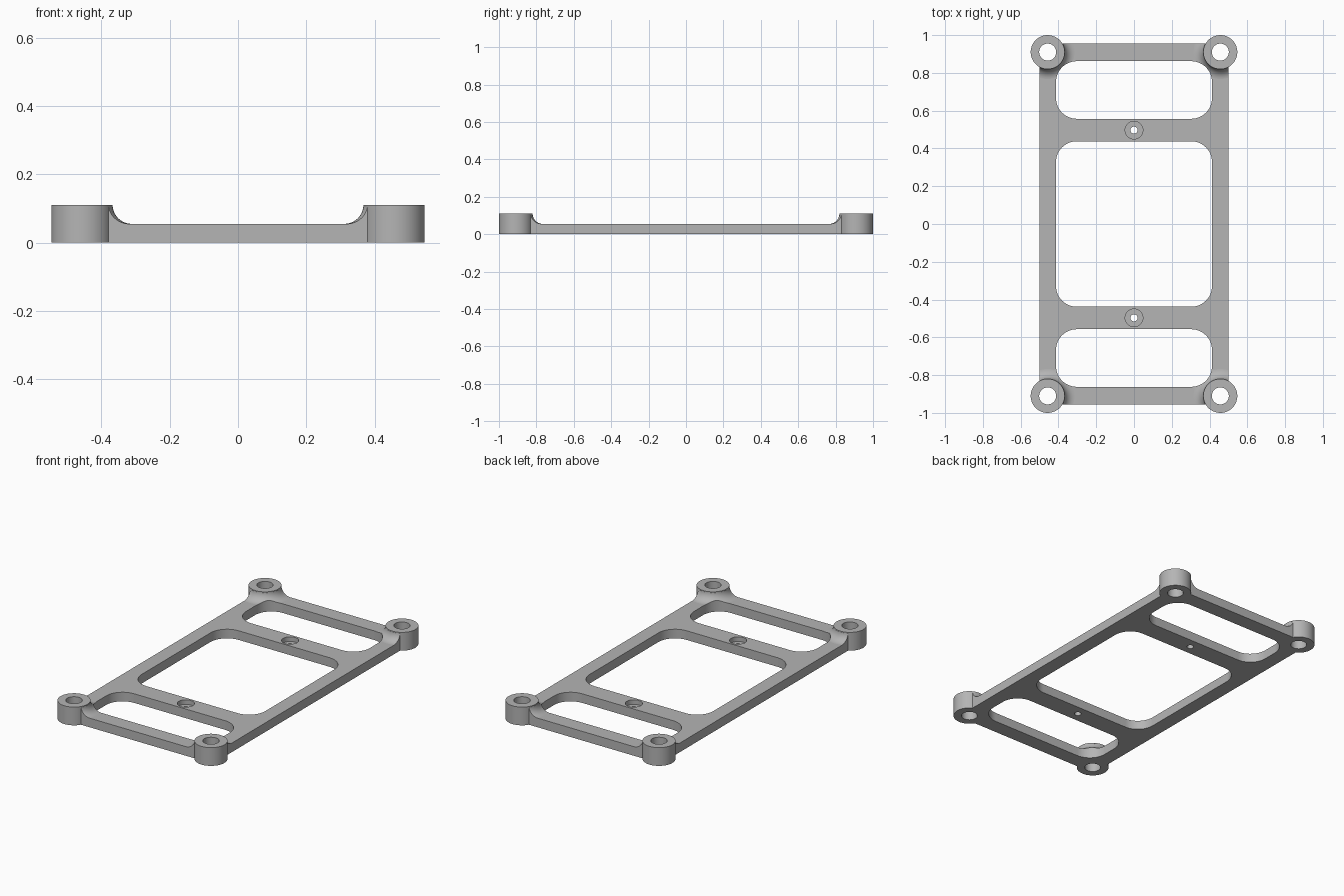
import bpy
import bmesh
from math import sin, cos, pi, radians

if "Cube" in bpy.data.objects:
    bpy.data.objects.remove(bpy.data.objects["Cube"], do_unlink=True)

PLATE, TALL, LOW = 0.055, 0.11, -0.05      # heights
BOSS_X, BOSS_Y, BOSS_R = 0.457, 0.91, 0.09
FILLET = TALL - PLATE

grey = bpy.data.materials.new("satin grey")
grey.use_nodes = True
colour = (0.46, 0.46, 0.46, 1)
grey.diffuse_color = colour
grey.node_tree.nodes["Principled BSDF"].inputs["Base Color"].default_value = colour


def finish(name, bm):
    bmesh.ops.recalc_face_normals(bm, faces=bm.faces)
    mesh = bpy.data.meshes.new(name)
    bm.to_mesh(mesh)
    bm.free()
    mesh.materials.append(grey)
    obj = bpy.data.objects.new(name, mesh)
    bpy.context.collection.objects.link(obj)
    return obj


def slab(name, x0, x1, y0, y1, z0, z1, radius=0, steps=12):
    """Upright prism over a rectangle, optionally with rounded corners."""
    bm = bmesh.new()
    points = []
    for i, (x, y) in enumerate([(x1, y1), (x0, y1), (x0, y0), (x1, y0)]):
        cx = x - radius if x == x1 else x + radius
        cy = y - radius if y == y1 else y + radius
        for k in range(steps + 1 if radius else 1):
            a = (i + k / steps) * pi / 2
            points.append((cx + radius * cos(a), cy + radius * sin(a), z0))
    base = bm.faces.new([bm.verts.new(p) for p in points])
    top = bmesh.ops.extrude_face_region(bm, geom=[base])["geom"]
    bmesh.ops.translate(bm, vec=(0, 0, z1 - z0),
                        verts=[v for v in top if isinstance(v, bmesh.types.BMVert)])
    return finish(name, bm)


def lathe(name, x, y, profile, sides=64):
    """Closed solid of revolution from (radius, height) pairs, bottom to top."""
    bm = bmesh.new()
    rings = [[bm.verts.new((x + r * cos(2 * pi * i / sides),
                            y + r * sin(2 * pi * i / sides), z))
              for i in range(sides)] for r, z in profile]
    for a, b in zip(rings, rings[1:]):
        for i in range(sides):
            j = (i + 1) % sides
            bm.faces.new((a[i], a[j], b[j], b[i]))
    bm.faces.new(rings[0])
    bm.faces.new(rings[-1])
    return finish(name, bm)


def combine(target, tool, operation):
    mod = target.modifiers.new(operation.lower(), 'BOOLEAN')
    mod.object, mod.operation, mod.solver = tool, operation, 'EXACT'
    bpy.context.view_layer.objects.active = target
    bpy.ops.object.modifier_apply(modifier=mod.name)
    bpy.data.objects.remove(tool, do_unlink=True)


corners = [(sx * BOSS_X, sy * BOSS_Y) for sx in (-1, 1) for sy in (-1, 1)]

# Oversized plate with a concave flare rising to each corner boss
frame = slab("mounting_frame", -0.8, 0.8, -1.3, 1.3, LOW, PLATE)
arc = [(BOSS_R + FILLET * (1 - sin(a)), TALL - FILLET * cos(a))
       for a in (radians(d) for d in range(6, 85, 6))]
flare = [(BOSS_R + FILLET, 0.02), (BOSS_R + FILLET, PLATE - 0.0003)] + arc
flare.append((BOSS_R - 0.002, TALL - 0.004))
for x, y in corners:
    combine(frame, lathe("flare", x, y, flare), 'UNION')

# Trim to the frame outline, then open the three rounded windows
combine(frame, slab("outline", -0.5, 0.5, -0.955, 0.955, -0.2, 0.3), 'INTERSECT')
for y0, y1 in [(-0.862, -0.557), (-0.438, 0.438), (0.557, 0.862)]:
    combine(frame, slab("window", -0.413, 0.413, y0, y1, -0.2, 0.3, 0.11), 'DIFFERENCE')

# Corner bosses with through holes
for x, y in corners:
    combine(frame, lathe("boss", x, y, [(BOSS_R, LOW), (BOSS_R, TALL)]), 'UNION')
for x, y in corners:
    combine(frame, lathe("boss_hole", x, y, [(0.045, -0.2), (0.045, 0.3)], 48), 'DIFFERENCE')

# Counterbored screw holes in the cross bars
bore = [(0.019, -0.2), (0.019, 0.027), (0.047, 0.027), (0.047, 0.3)]
for y in (-0.497, 0.497):
    combine(frame, lathe("screw_hole", 0, y, bore, 40), 'DIFFERENCE')

# Level underside
combine(frame, slab("underside", -1, 1, -1.5, 1.5, -0.3, 0), 'DIFFERENCE')

# Smooth curves, flat level faces
bpy.ops.object.select_all(action='DESELECT')
frame.select_set(True)
bpy.context.view_layer.objects.active = frame
bpy.ops.object.shade_smooth_by_angle(angle=radians(30))
for face in frame.data.polygons:
    if abs(face.normal.z) > 0.9999:
        face.use_smooth = False
